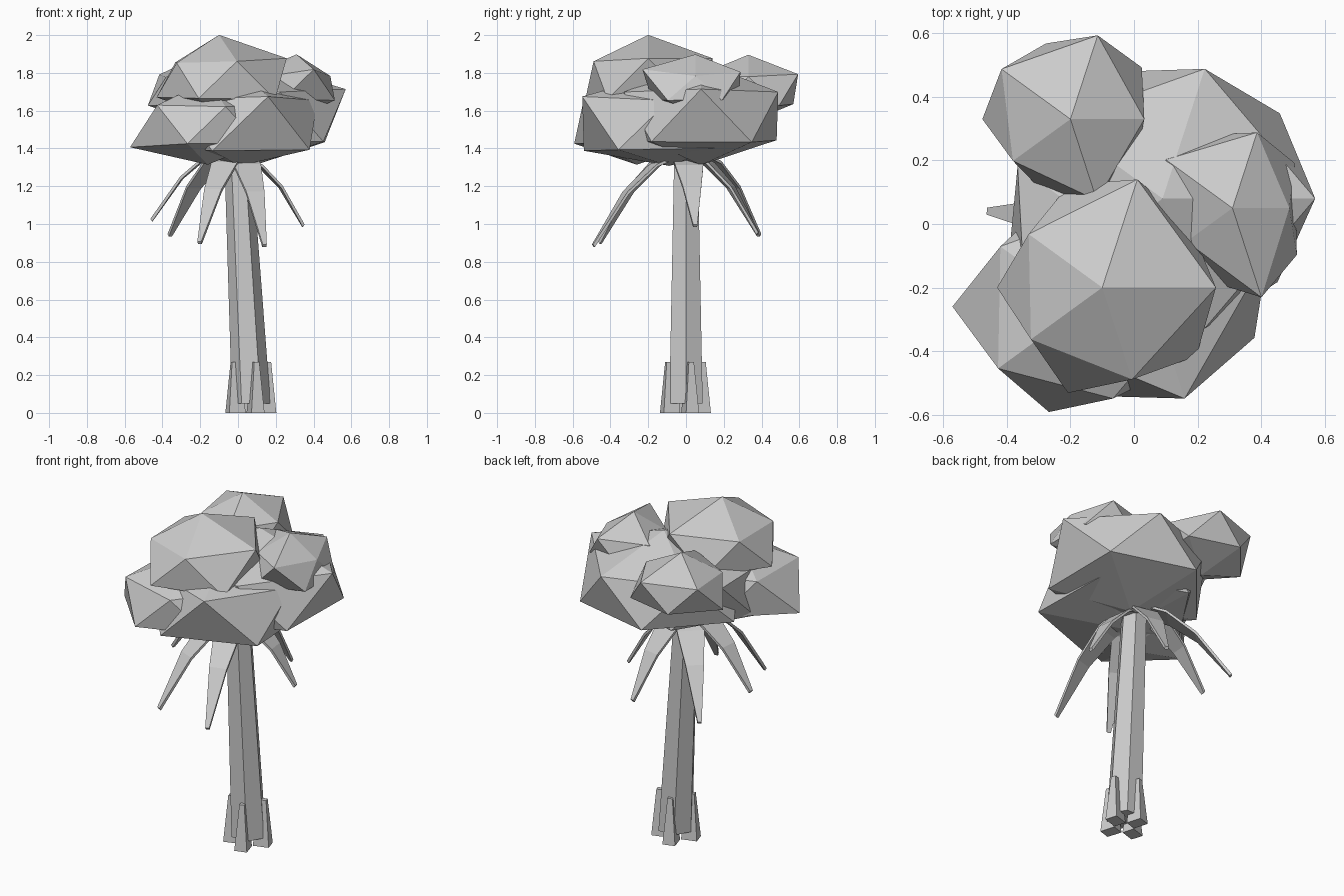
import bpy, bmesh, math
from mathutils import Vector

if "Cube" in bpy.data.objects:
    bpy.data.objects.remove(bpy.data.objects["Cube"])


def finish(name, bm):
    bmesh.ops.recalc_face_normals(bm, faces=bm.faces)
    me = bpy.data.meshes.new(name)
    bm.to_mesh(me)
    bm.free()
    ob = bpy.data.objects.new(name, me)
    bpy.context.collection.objects.link(ob)
    return ob


def loft(name, rings):
    """Skin a stack of equal-sized closed rings and cap both ends."""
    bm = bmesh.new()
    rows = [[bm.verts.new(p) for p in ring] for ring in rings]
    n = len(rows[0])
    for a, b in zip(rows, rows[1:]):
        for i in range(n):
            j = (i + 1) % n
            bm.faces.new((a[i], a[j], b[j], b[i]))
    bm.faces.new(rows[0])
    bm.faces.new(rows[-1])
    return finish(name, bm)


# Leaning six-sided trunk
def hexagon(cx, r, z):
    return [(cx + r * math.cos(k * math.pi / 3), r * math.sin(k * math.pi / 3), z)
            for k in range(6)]


loft("trunk", [hexagon(0.07, 0.102, 0.05), hexagon(-0.005, 0.07, 1.45)])

# Four tapered roots around the trunk base
BASE = Vector((0.068, -0.003, 0))
for k in range(4):
    a = math.radians(17 + 90 * k)
    out = Vector((math.cos(a), math.sin(a), 0))
    side = Vector((-out.y, out.x, 0))

    def root_ring(r0, r1, w, z):
        up = Vector((0, 0, z))
        return [BASE + out * r + side * s * w + up
                for r, s in ((r0, -1), (r1, -1), (r1, 1), (r0, 1))]

    loft(f"root_{k + 1}", [root_ring(0.04, 0.13, 0.036, 0),
                           root_ring(0.06, 0.108, 0.014, 0.27)])

# Drooping leaves: angle, reach, start height, tip height
FRONDS = [(175, 0.46, 1.41, 1.02), (133, 0.53, 1.38, 0.94), (77, 0.39, 1.37, 0.95),
          (8, 0.35, 1.35, 0.99), (-74, 0.51, 1.37, 0.885), (-114, 0.50, 1.38, 0.90)]
for k, (deg, reach, z0, z1) in enumerate(FRONDS):
    a = math.radians(deg)
    out = Vector((math.cos(a), math.sin(a), 0))
    side = Vector((-out.y, out.x, 0))
    rings = []
    for t, w in ((0.1, 0.075), (0.35, 0.075), (0.65, 0.05), (1.0, 0.011)):
        p = out * reach * t + Vector((0, 0, z0 - (z0 - z1) * t ** 2))
        th = Vector((0, 0, 0.007)) + out * 0.005 * t
        rings.append([p - side * w - th, p + side * w - th,
                      p + side * w + th, p - side * w + th])
    loft(f"leaf_{k + 1}", rings)


# Uneven squashed icosahedron: radii for top, upper ring, lower ring, bottom
def foliage(name, centre, top, upper, lower, bottom):
    bm = bmesh.new()
    bmesh.ops.create_icosphere(bm, subdivisions=1, radius=1)
    for v in bm.verts:
        d = v.co.normalized()
        ang = math.degrees(math.atan2(d.y, d.x)) % 360
        if abs(d.z) > 0.9:
            f = top if d.z > 0 else bottom
        elif d.z > 0:
            f = upper[round(ang / 72) % 5]
        else:
            f = lower[round((ang - 36) / 72) % 5]
        v.co = Vector(centre) + Vector((d.x * f, d.y * f, d.z * f * 0.6))
    finish(name, bm)


# Canopy clumps
foliage("foliage_top", (-0.10, -0.20, 1.77), 0.385,
        (0.40, 0.40, 0.32, 0.31, 0.34), (0.38, 0.38, 0.37, 0.39, 0.41), 0.36)
foliage("foliage_back_left", (-0.20, 0.33, 1.71), 0.31,
        (0.26, 0.31, 0.30, 0.25, 0.30), (0.31, 0.28, 0.31, 0.28, 0.28), 0.29)
foliage("foliage_right", (0.31, 0.05, 1.73), 0.28,
        (0.20, 0.28, 0.29, 0.20, 0.33), (0.27, 0.27, 0.27, 0.27, 0.28), 0.27)
foliage("foliage_back", (0.09, 0.08, 1.57), 0.48,
        (0.537, 0.48, 0.46, 0.46, 0.48), (0.51, 0.47, 0.52, 0.48, 0.50), 0.43)
foliage("foliage_centre", (0.01, -0.09, 1.53), 0.45,
        (0.46, 0.46, 0.52, 0.48, 0.54), (0.48, 0.48, 0.45, 0.53, 0.51), 0.37)
foliage("foliage_front_left", (-0.16, -0.26, 1.53), 0.38,
        (0.38, 0.38, 0.36, 0.37, 0.34), (0.38, 0.39, 0.46, 0.39, 0.38), 0.36)
